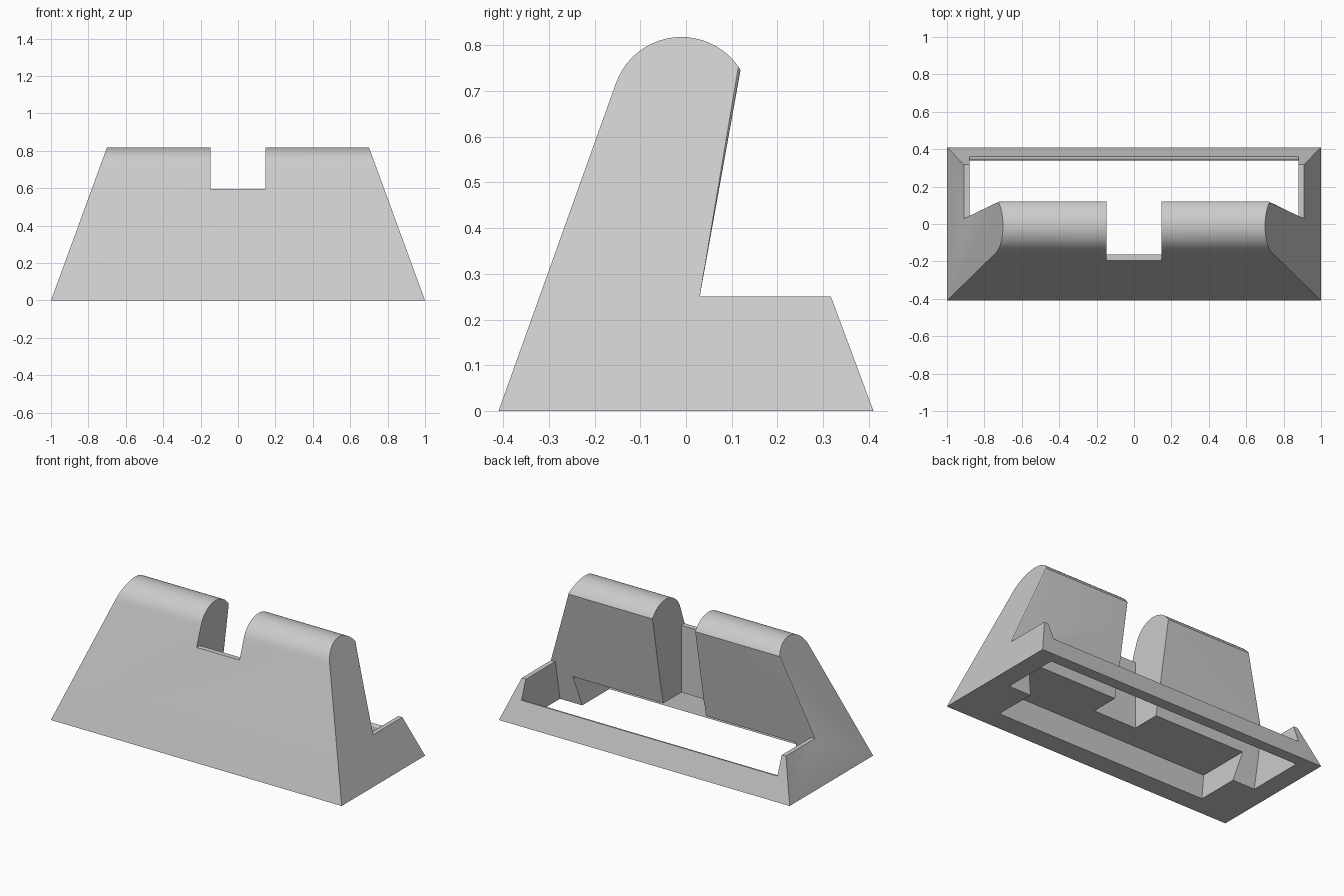
import bpy, bmesh, math

cube = bpy.data.objects.get("Cube")
if cube:
    bpy.data.objects.remove(cube, do_unlink=True)

grey = bpy.data.materials.new("light_grey")
grey.use_nodes = True
grey.diffuse_color = (0.6, 0.6, 0.6, 1)
grey.node_tree.nodes["Principled BSDF"].inputs["Base Color"].default_value = (0.6, 0.6, 0.6, 1)


def prism(name, profile, half_width):
    """Extrude a y-z profile along x; half_width gives the half width at each height."""
    bm = bmesh.new()
    ends = [[bm.verts.new((s * half_width(z), y, z)) for y, z in profile] for s in (-1, 1)]
    bm.faces.new(ends[0])
    bm.faces.new(ends[1][::-1])
    n = len(profile)
    for i in range(n):
        j = (i + 1) % n
        bm.faces.new((ends[0][i], ends[1][i], ends[1][j], ends[0][j]))
    bmesh.ops.recalc_face_normals(bm, faces=bm.faces)
    mesh = bpy.data.meshes.new(name)
    bm.to_mesh(mesh)
    bm.free()
    mesh.materials.append(grey)
    obj = bpy.data.objects.new(name, mesh)
    bpy.context.collection.objects.link(obj)
    return obj


def block(name, x, y0, y1, z0, z1):
    return prism(name, [(y0, z0), (y1, z0), (y1, z1), (y0, z1)], lambda z: x)


def lean(z):
    return 0.03 + 0.18 * (z - 0.25)


def bevel(obj, test, width):
    """Round the edges whose two ends both pass the test."""
    bm = bmesh.new()
    bm.from_mesh(obj.data)
    edges = [e for e in bm.edges if all(test(v.co) for v in e.verts)]
    bmesh.ops.bevel(bm, geom=edges, offset=width, segments=4, profile=0.5,
                    affect='EDGES', clamp_overlap=True)
    bm.to_mesh(obj.data)
    bm.free()


# Main body: sloping front, rounded top, leaning back rest and low rear tray
arc = [(-0.01 + 0.152 * math.cos(math.radians(a)), 0.666 + 0.152 * math.sin(math.radians(a)))
       for a in [160 - 125 * i / 20 for i in range(21)]]
profile = [(-0.41, 0)] + arc + [(lean(0.745), 0.745), (lean(0.25), 0.25), (0.317, 0.25), (0.41, 0)]
body = prism("stand_body", profile, lambda z: 1 - 0.366 * z)

# Soft side edges of the back rest
bevel(body, lambda c: 0.24 < c.z < 0.75 and abs(c.y - lean(c.z)) < 0.001
      and c.x > 0, 0.014)
bevel(body, lambda c: 0.24 < c.z < 0.75 and abs(c.y - lean(c.z)) < 0.001
      and c.x < 0, 0.014)

# Cutters: open tray, low rear rim, underside pocket, centre slot and its front notch
cutters = [
    prism("tray_cutter", [(lean(-0.1) - 0.004, -0.1), (0.34, -0.1), (0.34, 0.252),
                          (lean(0.252) - 0.004, 0.252)], lambda z: 0.88),
    block("rim_cutter", 0.88, 0.3, 0.5, 0.135, 0.4),
    prism("pocket_cutter", [(-0.265, -0.1), (0.15, -0.1), (0.15, 0.18), (-0.32, 0.18)],
          lambda z: 0.727 + 0.23 * z),
    block("slot_cutter", 0.147, -0.164, 0.25, 0.1, 0.95),
    block("notch_cutter", 0.147, -0.5, 0.1, 0.597, 1.0),
]
for cutter in cutters:
    mod = body.modifiers.new(cutter.name, 'BOOLEAN')
    mod.operation = 'DIFFERENCE'
    mod.solver = 'EXACT'
    mod.object = cutter
    cutter.hide_render = True

bpy.context.view_layer.objects.active = body
body.select_set(True)
for cutter in cutters:
    bpy.ops.object.modifier_apply(modifier=cutter.name)
    bpy.data.objects.remove(cutter, do_unlink=True)

# Rounded inner lips of the tray walls
bevel(body, lambda c: abs(c.z - 0.135) < 0.001 and abs(c.y - 0.34) < 0.001, 0.014)
for side in (-1, 1):
    bevel(body, lambda c: abs(c.z - 0.25) < 0.001 and abs(c.x - side * 0.88) < 0.001, 0.016)

bpy.ops.object.select_all(action='DESELECT')
body.select_set(True)
bpy.context.view_layer.objects.active = body
bpy.ops.object.shade_smooth_by_angle(angle=math.radians(30))
